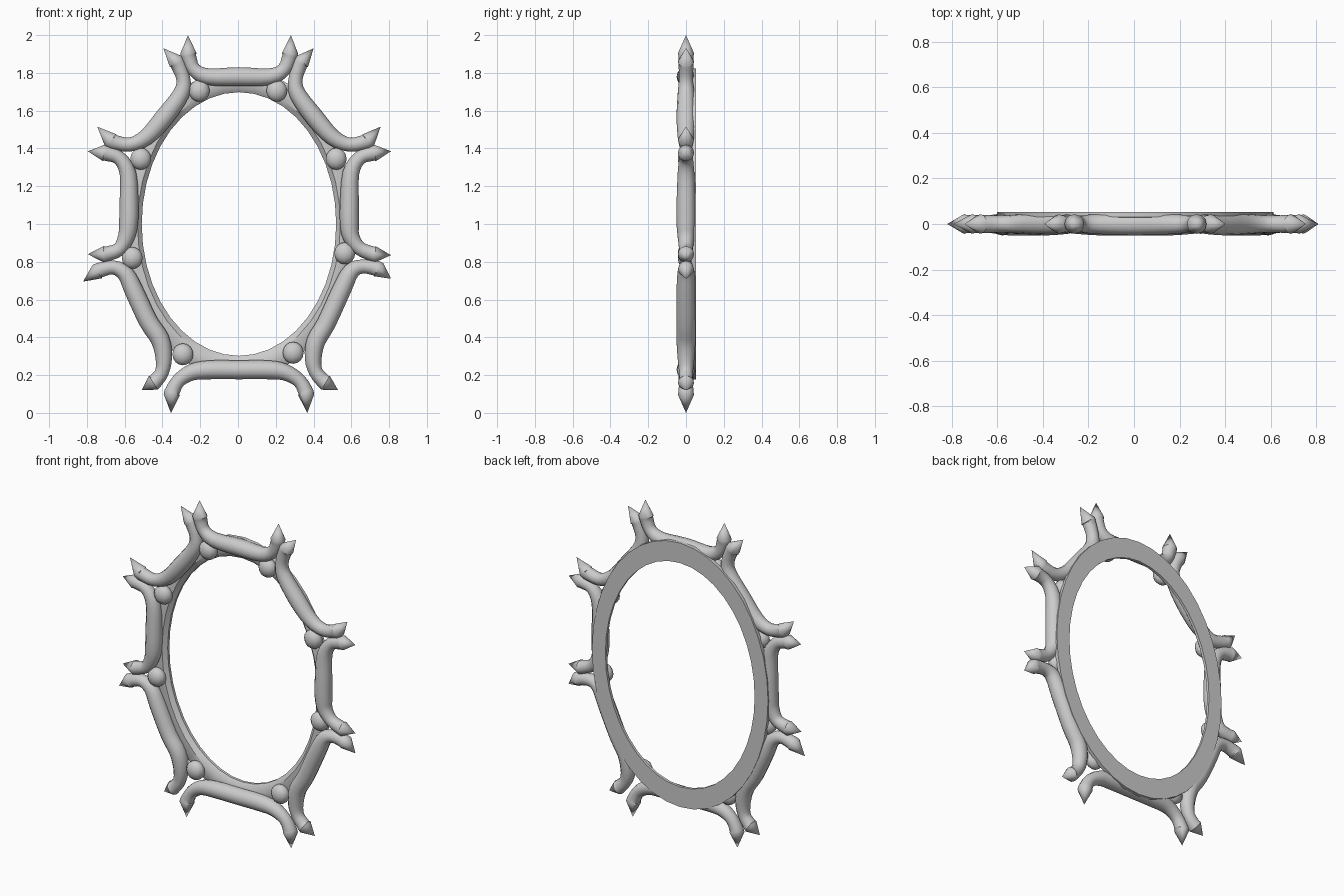
import bpy, bmesh, math
from mathutils import Vector

if "Cube" in bpy.data.objects:
    bpy.data.objects.remove(bpy.data.objects["Cube"])


def finish(bm, name, angle=40):
    bmesh.ops.recalc_face_normals(bm, faces=bm.faces)
    mesh = bpy.data.meshes.new(name)
    bm.to_mesh(mesh)
    bm.free()
    ob = bpy.data.objects.new(name, mesh)
    bpy.context.collection.objects.link(ob)
    bpy.ops.object.select_all(action='DESELECT')
    ob.select_set(True)
    bpy.context.view_layer.objects.active = ob
    bpy.ops.object.shade_smooth_by_angle(angle=math.radians(angle))
    return ob


def skin(bm, rings, closed=False):
    n = len(rings[0])
    pairs = list(zip(rings, rings[1:]))
    if closed:
        pairs.append((rings[-1], rings[0]))
    for a, b in pairs:
        for i in range(n):
            j = (i + 1) % n
            bm.faces.new((a[i], a[j], b[j], b[i]))


def smooth_path(pts, steps=3):
    # Catmull-Rom interpolation of (x, z, radius)
    ext = [pts[0] * 2 - pts[1]] + pts + [pts[-1] * 2 - pts[-2]]
    out = []
    for i in range(1, len(ext) - 2):
        a, b, c, d = ext[i - 1:i + 3]
        for s in range(steps):
            t = s / steps
            out.append(0.5 * (2 * b + (c - a) * t + (2 * a - 5 * b + 4 * c - d) * t * t
                              + (3 * b - a - 3 * c + d) * t ** 3))
    return out + [pts[-1]]


def branch(name, pts, sides=12):
    # round branch in the XZ plane, a pointed thorn at each end
    tips = [Vector((*pts[0], 0)), Vector((*pts[-1], 0))]
    body = pts[1:-1]
    n = len(body)
    taper = [0.040, 0.037, 0.044, 0.050]
    body = smooth_path([Vector((*p, taper[min(i, n - 1 - i, 3)])) for i, p in enumerate(body)])
    # flared shoulders under the thorns
    ends = [body[0].lerp(tips[0], 0.12), body[-1].lerp(tips[1], 0.12)]
    for e in ends:
        e.z = 0.043
    path = [ends[0]] + body[0:] + [ends[1]]
    bm = bmesh.new()
    rings = []
    for i, p in enumerate(path):
        a = path[max(i - 1, 0)]
        b = path[min(i + 1, len(path) - 1)]
        t = Vector((b.x - a.x, b.y - a.y)).normalized()
        ring = []
        for k in range(sides):
            w = 2 * math.pi * k / sides
            off = p.z * math.cos(w)
            ring.append(bm.verts.new((p.x - t.y * off, p.z * math.sin(w), p.y + t.x * off)))
        rings.append(ring)
    skin(bm, rings)
    for ring, tip in ((rings[0], tips[0]), (rings[-1], tips[1])):
        v = bm.verts.new((tip.x, 0, tip.y))
        for k in range(sides):
            bm.faces.new((ring[k], ring[(k + 1) % sides], v))
    return finish(bm, name)


# eight thorned branches around the frame
branch("top_branch", [(-.265, 2), (-.262, 1.89), (-.235, 1.82), (-.16, 1.78), (0.005, 1.78),
                      (.17, 1.78), (.245, 1.82), (.275, 1.89), (.28, 2)])
branch("upper_left_branch", [(-.395, 1.93), (-.32, 1.85), (-.29, 1.77), (-.30, 1.69), (-.39, 1.565),
                             (-.485, 1.46), (-.575, 1.42), (-.665, 1.435), (-.745, 1.515)])
branch("upper_right_branch", [(.40, 1.93), (.33, 1.85), (.305, 1.77), (.315, 1.69), (.405, 1.565),
                              (.50, 1.46), (.59, 1.42), (.68, 1.435), (.755, 1.515)])
branch("left_branch", [(-.795, 1.385), (-.70, 1.375), (-.63, 1.35), (-.583, 1.27), (-.577, 1.11),
                       (-.58, 1.0), (-.592, .93), (-.63, .865), (-.70, .84), (-.795, .84)])
branch("right_branch", [(.81, 1.385), (.715, 1.375), (.645, 1.35), (.598, 1.27), (.59, 1.11),
                        (.59, 1.0), (.60, .93), (.645, .87), (.715, .84), (.81, .835)])
branch("lower_left_branch", [(-.82, .695), (-.735, .755), (-.66, .77), (-.595, .735), (-.55, .645),
                             (-.475, .485), (-.413, .39), (-.393, .295), (-.403, .215),
                             (-.44, .165), (-.51, .12)])
branch("lower_right_branch", [(.81, .71), (.735, .765), (.66, .775), (.60, .75), (.55, .655),
                              (.468, .475), (.413, .38), (.398, .285), (.413, .215),
                              (.455, .165), (.53, .12)])
branch("bottom_branch", [(-.355, .0), (-.35, .11), (-.315, .17), (-.245, .215), (-.15, .228),
                         (0.005, .228), (.16, .228), (.25, .215), (.325, .17), (.36, .11), (.367, 0)])

# oval backing ring, flat at the back
bm = bmesh.new()
profile = [(.848, .052), (1, .052), (1, .03), (.96, .012), (.885, .012), (.848, .035)]
rings = []
for i in range(40):
    w = 2 * math.pi * i / 40
    rings.append([bm.verts.new((.005 + .607 * r * math.cos(w), y, 1 + .823 * r * math.sin(w)))
                  for r, y in profile])
skin(bm, rings, closed=True)
finish(bm, "oval_ring")

# berries tucked in the branch forks
for i, (x, z) in enumerate([(-.205, 1.705), (.205, 1.705), (-.515, 1.345), (.52, 1.345),
                            (-.56, .82), (.565, .845), (-.292, .31), (.292, .318)]):
    bm = bmesh.new()
    bmesh.ops.create_uvsphere(bm, u_segments=10, v_segments=8, radius=.058)
    for v in bm.verts:
        v.co = Vector((v.co.x + x, v.co.y * .75, v.co.z + z))
    finish(bm, f"berry_{i + 1}", 50)
